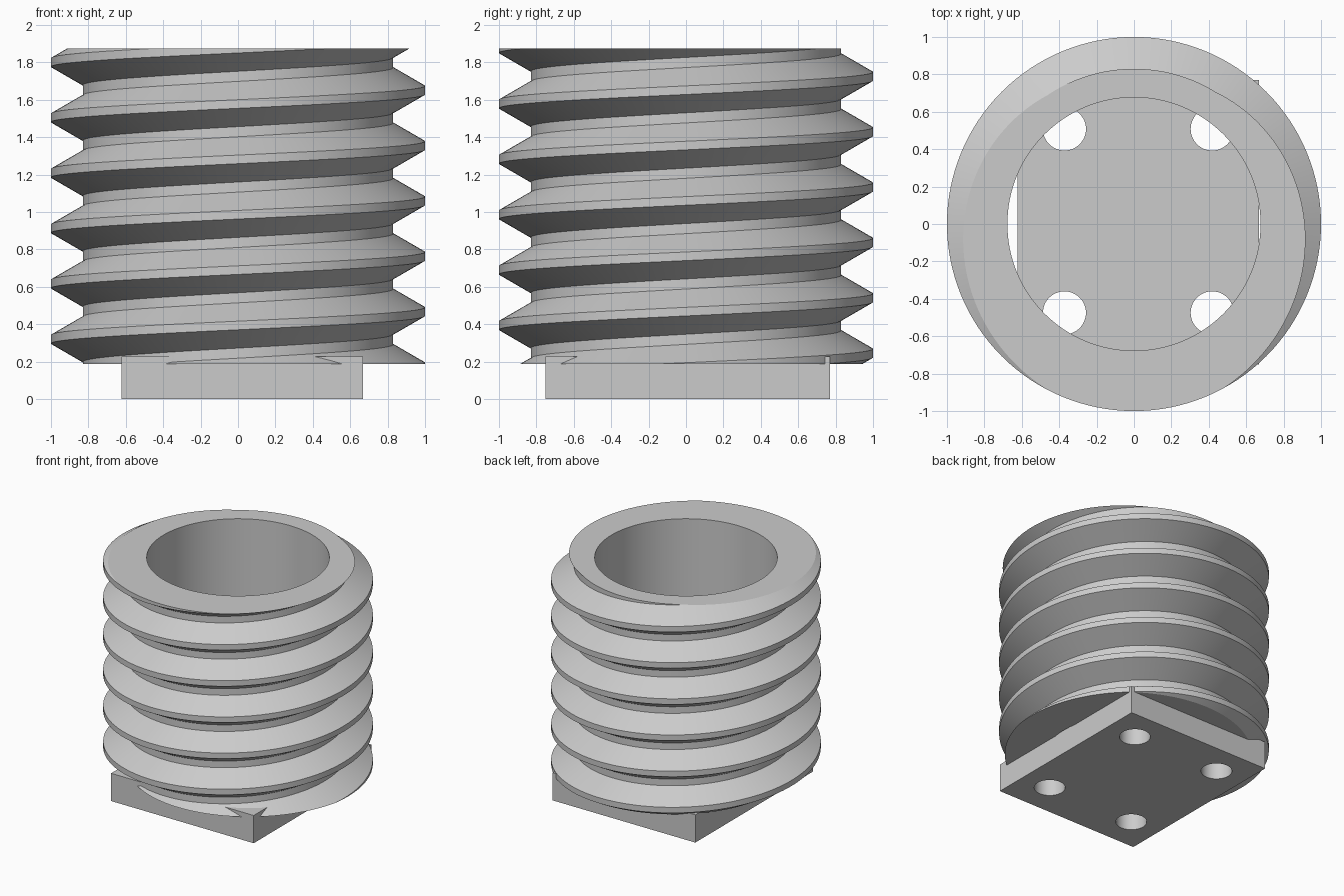
import bpy, bmesh, math

if "Cube" in bpy.data.objects:
    bpy.data.objects.remove(bpy.data.objects["Cube"])

Z_LOW, Z_TOP = 0.187, 1.874        # trimmed ends of the threaded sleeve
PITCH, STEPS = 0.296, 128          # thread rise per turn, segments per turn
R_CREST, R_ROOT, R_BORE = 1.0, 0.83, 0.677

grey = bpy.data.materials.new("light grey")
grey.diffuse_color = (0.6, 0.6, 0.6, 1)
grey.use_nodes = True
grey.node_tree.nodes["Principled BSDF"].inputs["Base Color"].default_value = grey.diffuse_color


def finish(bm, name):
    """Turn a bmesh into a named, smooth-by-angle object."""
    bmesh.ops.recalc_face_normals(bm, faces=bm.faces[:])
    mesh = bpy.data.meshes.new(name)
    bm.to_mesh(mesh)
    bm.free()
    mesh.materials.append(grey)
    obj = bpy.data.objects.new(name, mesh)
    bpy.context.collection.objects.link(obj)
    bpy.ops.object.select_all(action='DESELECT')
    obj.select_set(True)
    bpy.context.view_layer.objects.active = obj
    bpy.ops.object.shade_smooth_by_angle(angle=math.radians(30))
    return obj


def ring(bm, cx, cy, r, z, n):
    return [bm.verts.new((cx + r * math.cos(math.tau * i / n),
                          cy + r * math.sin(math.tau * i / n), z)) for i in range(n)]


def loop_edges(bm, verts):
    return [bm.edges.new((a, b)) for a, b in zip(verts, verts[1:] + verts[:1])]


# Threaded sleeve: sweep one pitch of the thread profile along a helix
bm = bmesh.new()
profile = [(R_CREST, -0.023), (R_CREST, 0.023), (R_ROOT, 0.121),
           (R_ROOT, PITCH - 0.121), (R_CREST, PITCH - 0.023)]
previous = None
for i in range(9 * STEPS + 1):
    a = math.tau * (i % STEPS) / STEPS
    z = 1.651 - 7 * PITCH + PITCH * i / STEPS
    row = [bm.verts.new((r * math.cos(a), r * math.sin(a), z + dz)) for r, dz in profile]
    if previous:
        for k in range(4):
            bm.faces.new((previous[k], row[k], row[k + 1], previous[k + 1]))
    previous = row
bmesh.ops.remove_doubles(bm, verts=bm.verts[:], dist=1e-4)

# Bore wall
low, high = ring(bm, 0, 0, R_BORE, -0.5, STEPS), ring(bm, 0, 0, R_BORE, 2.5, STEPS)
for i in range(STEPS):
    j = (i + 1) % STEPS
    bm.faces.new((low[i], high[i], high[j], low[j]))

# Trim both ends flat and cap them with annular faces
for z, direction in ((Z_LOW, -1), (Z_TOP, 1)):
    bmesh.ops.bisect_plane(bm, geom=bm.verts[:] + bm.edges[:] + bm.faces[:], dist=1e-5,
                           plane_co=(0, 0, z), plane_no=(0, 0, direction), clear_outer=True)
for z, direction in ((Z_LOW, -1), (Z_TOP, 1)):
    rim = [e for e in bm.edges if e.is_boundary
           and all(abs(v.co.z - z) < 1e-3 for v in e.verts)]
    bmesh.ops.triangle_fill(bm, edges=rim, use_beauty=True, normal=(0, 0, direction))
finish(bm, "threaded_sleeve")

# Base plate with four screw holes
bm = bmesh.new()
x0, x1, y0, y1 = -0.623, 0.668, -0.751, 0.769
edges = loop_edges(bm, [bm.verts.new((x, y, 0)) for x, y in
                        ((x0, y0), (x1, y0), (x1, y1), (x0, y1))])
for hx in (-0.372, 0.418):
    for hy in (-0.475, 0.508):
        edges += loop_edges(bm, ring(bm, hx, hy, 0.115, 0, 48))
bmesh.ops.triangle_fill(bm, edges=edges, use_beauty=True, normal=(0, 0, -1))
top = bmesh.ops.extrude_face_region(bm, geom=bm.faces[:], use_keep_orig=True)["geom"]
bmesh.ops.translate(bm, vec=(0, 0, 0.227),
                    verts=[g for g in top if isinstance(g, bmesh.types.BMVert)])
finish(bm, "base_plate")
